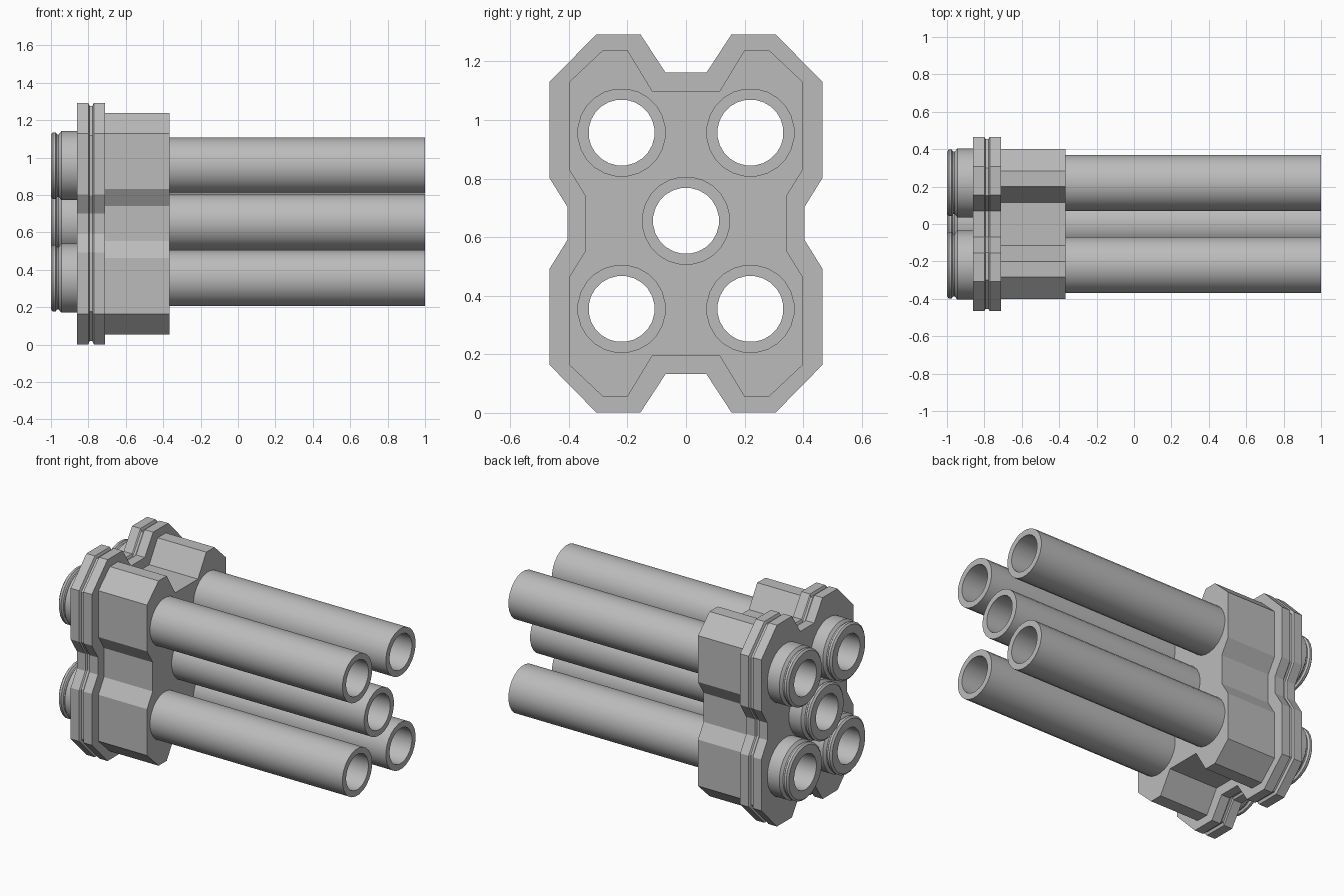
import bpy, bmesh, math

cube = bpy.data.objects.get("Cube")
if cube:
    bpy.data.objects.remove(cube, do_unlink=True)

grey = bpy.data.materials.new("neutral grey")
grey.use_nodes = True
COLOUR = (0.5, 0.5, 0.5, 1)
grey.diffuse_color = COLOUR
grey.node_tree.nodes["Principled BSDF"].inputs["Base Color"].default_value = COLOUR

MID = 0.647           # height of the body's centre line
TUBE_MID = 0.656
SIDES = 24


def loft(name, rings, closed=False):
    """Bridge equal-sized rings of points; cap the ends or join them up."""
    bm = bmesh.new()
    loops = [[bm.verts.new(p) for p in ring] for ring in rings]
    pairs = list(zip(loops, loops[1:]))
    if closed:
        pairs.append((loops[-1], loops[0]))
    else:
        bm.faces.new(loops[0])
        bm.faces.new(loops[-1])
    n = len(loops[0])
    for a, b in pairs:
        for i in range(n):
            j = (i + 1) % n
            bm.faces.new((a[i], a[j], b[j], b[i]))
    bmesh.ops.recalc_face_normals(bm, faces=bm.faces)
    mesh = bpy.data.meshes.new(name)
    bm.to_mesh(mesh)
    bm.free()
    mesh.materials.append(grey)
    obj = bpy.data.objects.new(name, mesh)
    bpy.context.collection.objects.link(obj)
    return obj


def circle(x, r, y, z):
    steps = [math.tau * (i + 0.5) / SIDES for i in range(SIDES)]
    return [(x, y + r * math.cos(a), z + r * math.sin(a)) for a in steps]


def outline(quarter):
    """Mirror a quarter outline (y, height above centre) into a full loop."""
    half = quarter + [(y, -h) for y, h in reversed(quarter)]
    return half + [(-y, h) for y, h in reversed(half)]


def section(x, loop, scale=1):
    return [(x, y * scale, MID + h * scale) for y, h in loop]


# Body: grooved double flange stepping down to a smaller block
flange = outline([(0.07, 0.515), (0.155, 0.645), (0.307, 0.645),
                  (0.466, 0.483), (0.466, 0.155), (0.404, 0.055)])
block = outline([(0.115, 0.452), (0.2, 0.592), (0.283, 0.592),
                 (0.4, 0.482), (0.4, 0.185), (0.343, 0.093)])
body = loft("body", [
    section(-0.86, flange), section(-0.8, flange),
    section(-0.793, flange, 0.975), section(-0.778, flange, 0.975),
    section(-0.771, flange), section(-0.71, flange),
    section(-0.71, block), section(-0.365, block)])

# Tube positions: four corners and the centre
centres = [(y, TUBE_MID + h) for y in (-0.22, 0.22) for h in (-0.301, 0.301)]
centres.append((0, TUBE_MID))

# Bore the body
cutters = []
for y, z in centres:
    cutter = loft("bore_cutter", [circle(x, 0.132, y, z) for x in (-1.1, 0)])
    cutter.hide_render = True
    cutters.append(cutter)
    mod = body.modifiers.new("bore", "BOOLEAN")
    mod.operation = "DIFFERENCE"
    mod.solver = "EXACT"
    mod.object = cutter
graph = bpy.context.evaluated_depsgraph_get()
bored = bpy.data.meshes.new_from_object(body.evaluated_get(graph))
body.modifiers.clear()
body.data = bored
for cutter in cutters:
    bpy.data.objects.remove(cutter, do_unlink=True)

# Tubes, each with a grooved collar behind the flange
profile = [(-1, 0.113), (-1, 0.168), (-0.99, 0.18), (-0.975, 0.18),
           (-0.967, 0.168), (-0.959, 0.168), (-0.945, 0.186),
           (-0.85, 0.186), (-0.85, 0.151), (1, 0.151), (1, 0.113)]
bpy.ops.object.select_all(action="DESELECT")
for i, (y, z) in enumerate(centres):
    tube = loft(f"tube_{i + 1}", [circle(x, r, y, z) for x, r in profile], closed=True)
    tube.select_set(True)
    bpy.context.view_layer.objects.active = tube
bpy.ops.object.shade_smooth_by_angle(angle=math.radians(30))
